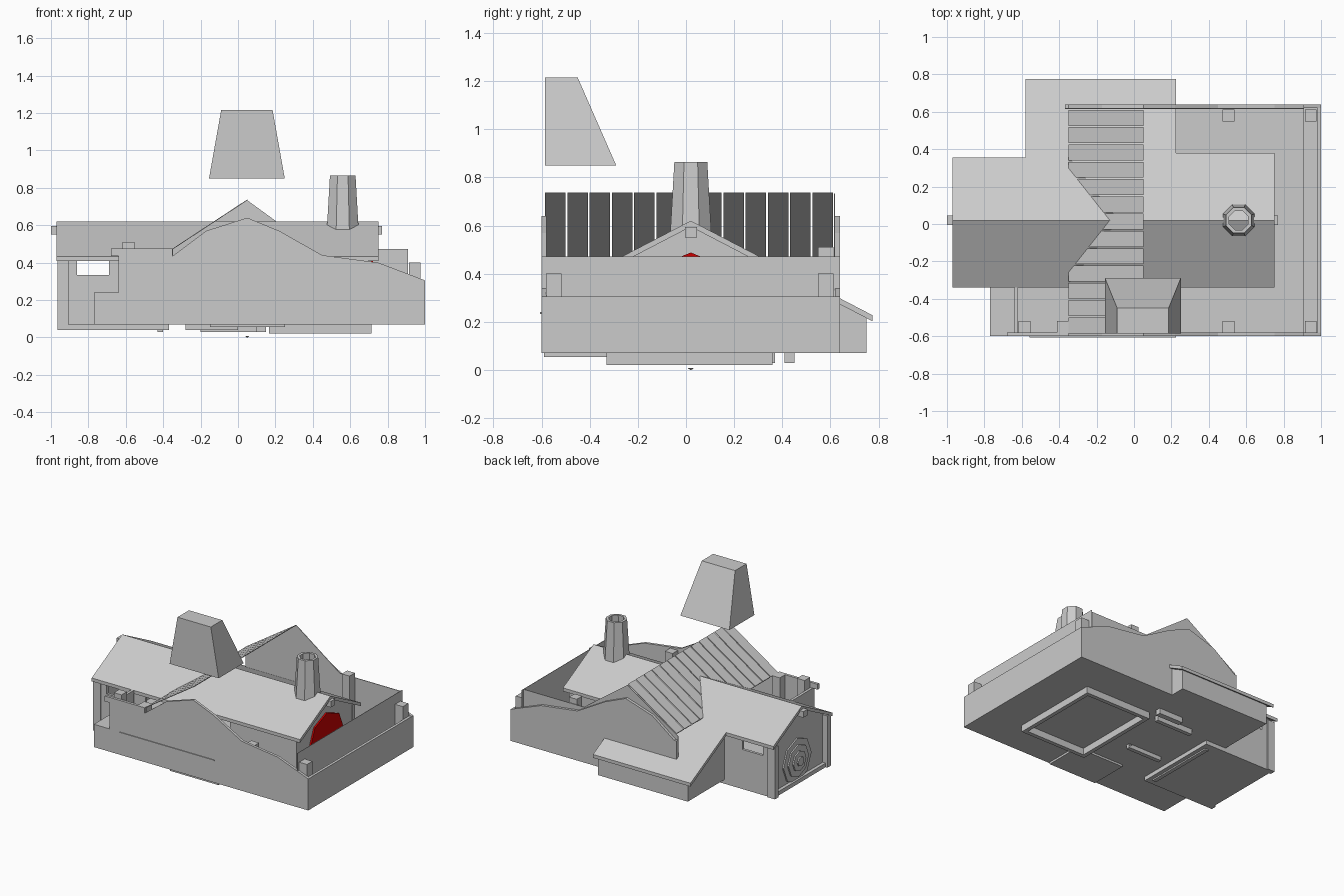
import bpy, bmesh, math


def prism(name, axis, pts, lo, hi):
    """Extrude a 2D outline along an axis. x: (y,z), y: (x,z), z: (x,y)."""
    bm = bmesh.new()

    def place(p, t):
        return {'x': (t, p[0], p[1]), 'y': (p[0], t, p[1]), 'z': (p[0], p[1], t)}[axis]
    a = [bm.verts.new(place(p, lo)) for p in pts]
    b = [bm.verts.new(place(p, hi)) for p in pts]
    bm.faces.new(a)
    bm.faces.new(b[::-1])
    n = len(pts)
    for i in range(n):
        j = (i + 1) % n
        bm.faces.new((a[i], b[i], b[j], a[j]))
    return finish(name, bm)


def finish(name, bm):
    bmesh.ops.recalc_face_normals(bm, faces=bm.faces)
    me = bpy.data.meshes.new(name)
    bm.to_mesh(me)
    bm.free()
    ob = bpy.data.objects.new(name, me)
    bpy.context.collection.objects.link(ob)
    return ob


def box(name, x0, x1, y0, y1, z0, z1):
    return prism(name, 'z', [(x0, y0), (x1, y0), (x1, y1), (x0, y1)], z0, z1)


def octagon(cx, cy, r):
    return [(cx + r * math.sin(k * math.pi / 4), cy + r * math.cos(k * math.pi / 4)) for k in range(8)]


def loft(name, rings, closed=True):
    bm = bmesh.new()
    rows = [[bm.verts.new(p) for p in ring] for ring in rings]
    for a, b in zip(rows, rows[1:]):
        for i in range(len(a)):
            j = (i + 1) % len(a)
            bm.faces.new((a[i], a[j], b[j], b[i]))
    if closed:
        bm.faces.new(rows[0])
        bm.faces.new(rows[-1])
    return finish(name, bm)


RY, RZ, PITCH = 0.02, 0.62, 0.52        # main ridge


def roof_z(y):
    return RZ - PITCH * abs(y - RY)


def roof(name, x0, x1, y0, y1, t=0.025):
    prism(name, 'x', [(y0, roof_z(y0)), (y1, roof_z(y1)),
                      (y1, roof_z(y1) - t), (y0, roof_z(y0) - t)], x0, x1)


# floor slab and sunken footing
prism("floor", 'z', [(-0.77, -0.6), (1.0, -0.6), (1.0, 0.64), (-0.54, 0.64), (-0.54, 0.32), (-0.77, 0.32)], 0.07, 0.08)
box("hearth_underside", -0.15, 0.25, -0.59, -0.3, 0.055, 0.07)
loft("drain_point", [[(0.05 + s * x, 0.02 + s * y, z) for x, y in octagon(0, 0, 0.012)]
                     for s, z in ((0.2, 0.0), (1, 0.008))])

# outer front and back walls
hump = [(-0.35, 0.435), (-0.17, 0.57), (0.05, 0.64), (0.22, 0.57), (0.45, 0.44),
        (0.75, 0.40), (1.0, 0.305), (1.0, 0.07)]
prism("front_wall", 'y', [(-0.77, 0.07), (-0.77, 0.205), (-0.64, 0.205), (-0.64, 0.435)] + hump, -0.6, -0.58)
prism("back_wall", 'y', [(-0.37, 0.07), (-0.37, 0.435)] + hump, 0.62, 0.64)
box("front_ledge", -0.56, 0.225, -0.606, -0.6, 0.232, 0.24)

# right wall and inner shell
box("right_wall", 0.98, 1.0, -0.6, 0.64, 0.07, 0.305)
box("inner_right_wall", 0.907, 0.91, -0.6, 0.64, 0.08, 0.472)
prism("inner_back_gable", 'y', [(-0.37, 0.08), (-0.37, 0.46), (0.05, 0.733), (0.41, 0.472),
                                (0.91, 0.472), (0.91, 0.08)], 0.615, 0.62)

# left front corner
box("corner_left_wall", -0.64, -0.62, -0.6, -0.34, 0.07, 0.435)
box("corner_low_wall", -0.77, -0.75, -0.6, -0.34, 0.07, 0.205)
box("corner_low_roof", -0.77, -0.64, -0.6, -0.34, 0.205, 0.24)
box("corner_parapet", -0.68, -0.35, -0.6, -0.58, 0.435, 0.475)

# parapet posts
for x in (0.505, 0.945):
    for y in (-0.55, 0.58):
        top = 0.40 if x > 0.9 else 0.51 if y > 0 else 0.42
        box("post", x - 0.032, x + 0.032, y - 0.032, y + 0.032, 0.08, top)
for x, top in ((-0.585, 0.51), (-0.38, 0.475)):
    box("corner_post", x - 0.032, x + 0.032, -0.582, -0.518, 0.08, top)

# main roof, back porch roof and ridge beam
roof("roof_front", -0.97, 0.75, -0.34, RY)
roof("roof_back_left", -0.97, -0.58, RY, 0.355)
roof("roof_back_right", -0.58, 0.75, RY, 0.38)
roof("porch_roof", -0.58, 0.225, 0.38, 0.775)
box("ridge_beam", -1.0, 0.77, RY - 0.025, RY + 0.025, 0.55, 0.595)

# slatted slope of the cross roof
for i in range(13):
    y = -0.585 + i * 0.0925
    prism("roof_slat", 'y', [(-0.35, 0.475), (0.05, 0.738), (0.05, 0.733), (-0.35, 0.47)], y, y + 0.085)

# back porch
box("porch_back_wall", -0.54, 0.2, 0.73, 0.75, 0.07, 0.225)
for n, x, y0 in (("porch_left_wall", -0.54, 0.3), ("porch_right_wall", 0.18, 0.64)):
    prism(n, 'x', [(y0, 0.07), (0.75, 0.07), (0.75, roof_z(0.75) - 0.02), (y0, roof_z(y0) - 0.02)], x, x + 0.02)
box("porch_floor", -0.54, 0.2, 0.64, 0.75, 0.07, 0.08)

# left wing
box("left_deck", -0.95, -0.37, -0.33, 0.32, 0.04, 0.07)
gable = [(-0.3, 0.04), (0.32, 0.04), (0.32, 0.44), (RY, 0.6), (-0.3, 0.43)]
prism("left_end_wall", 'x', gable, -0.925, -0.905)
for n, y in (("left_wing_back", 0.3), ("left_wing_front", -0.32)):
    box(n + "_wall", -0.925, -0.54, y, y + 0.02, 0.04, 0.335)
    box(n + "_pier", -0.69, -0.54, y, y + 0.02, 0.335, 0.43)
    box(n + "_post", -0.965, -0.905, y - 0.01, y + 0.03, 0.04, 0.425)
    box(n + "_jamb", -0.905, -0.86, y, y + 0.02, 0.335, 0.43)

# octagonal window with stepped rings
for k, r in enumerate((0.165, 0.12, 0.075, 0.035)):
    prism("window_ring", 'x', octagon(RY, 0.205, r), -0.935 - 0.01 * k, -0.925)

# right wing
for n, y in (("right_wing_front_wall", -0.33), ("right_wing_back_wall", 0.33)):
    box(n, 0.165, 0.715, y, y + 0.03, 0.02, 0.425)
box("right_wing_end_footing", 0.685, 0.715, -0.33, 0.36, 0.02, 0.08)
box("right_wing_inner_footing", 0.165, 0.195, -0.33, 0.36, 0.02, 0.08)
prism("right_end_wall", 'x', [(-0.33, 0.08), (0.36, 0.08), (0.36, 0.42), (RY, 0.6), (-0.33, 0.42)], 0.69, 0.71)
red = bpy.data.materials.new("red")
red.diffuse_color = (0.6, 0.0, 0.0, 1)
disc = prism("red_window", 'x', octagon(RY, 0.285, 0.203), 0.71, 0.722)
disc.data.materials.append(red)

# wall footings seen below the floor
box("footing_a", -0.28, 0.0, -0.08, -0.05, 0.04, 0.07)
box("footing_b", -0.43, -0.4, -0.28, 0.27, 0.03, 0.07)
box("footing_c", -0.2, 0.1, 0.34, 0.37, 0.03, 0.07)
box("footing_d", -0.05, 0.15, 0.41, 0.45, 0.03, 0.07)


# octagonal chimney, open tube
def ring(r, z):
    a = math.pi / 8
    return [(0.56 + r * math.cos(a + k * math.pi / 4), RY + r * math.sin(a + k * math.pi / 4), z) for k in range(8)]


loft("chimney", [ring(0.092, 0.575), ring(0.074, 0.865), ring(0.055, 0.865), ring(0.07, 0.575)], closed=False)

# raised fireplace hood
loft("fireplace_hood", [
    [(-0.155, -0.585, 0.85), (0.25, -0.585, 0.85), (0.25, -0.29, 0.85), (-0.155, -0.29, 0.85)],
    [(-0.09, -0.585, 1.215), (0.185, -0.585, 1.215), (0.185, -0.45, 1.215), (-0.09, -0.45, 1.215)]])
